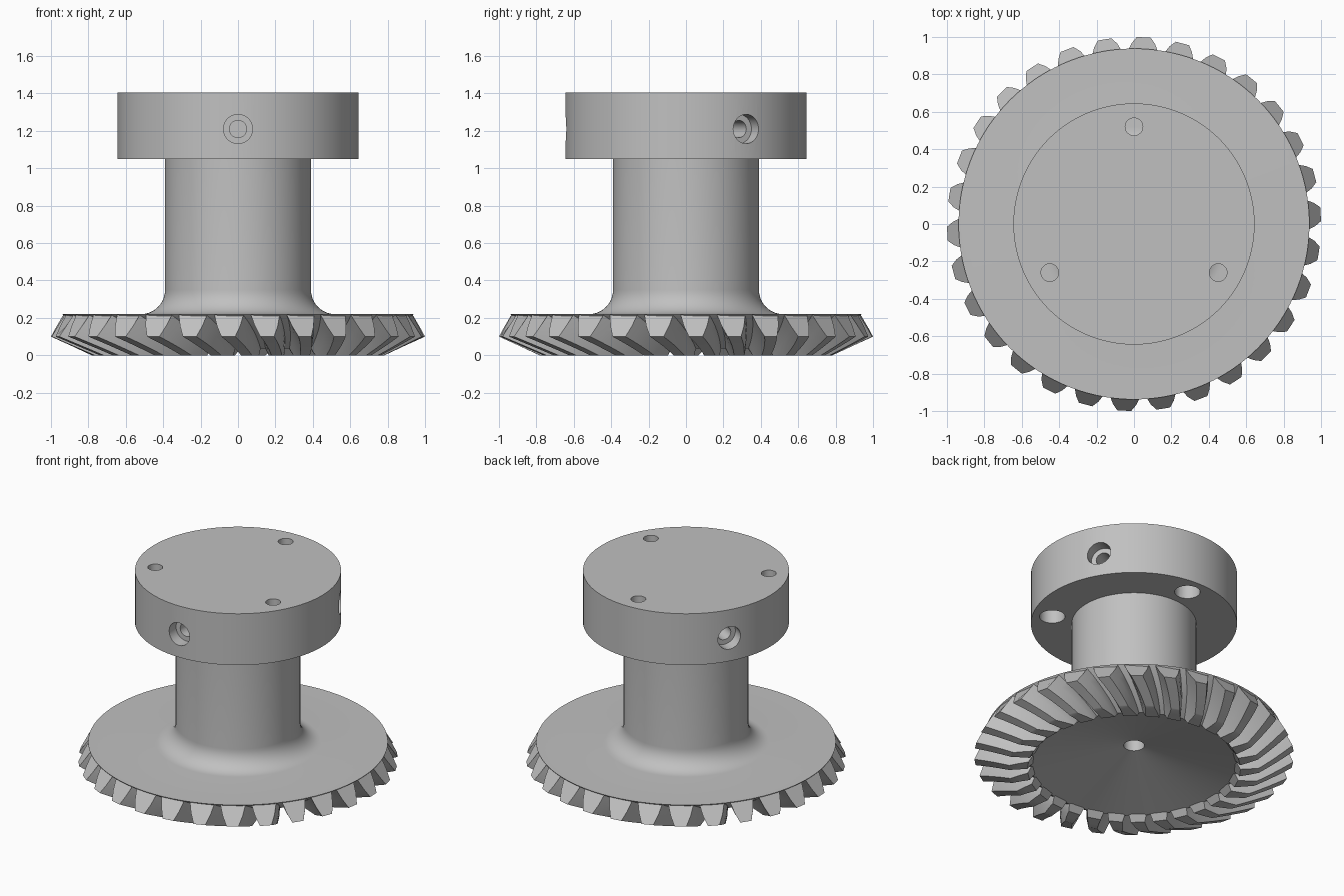
import bpy, bmesh, math
from mathutils import Matrix, Vector

if "Cube" in bpy.data.objects:
    bpy.data.objects.remove(bpy.data.objects["Cube"], do_unlink=True)

TEETH = 30
TWIST = math.radians(9)      # spiral of each tooth along its length
APEX_Z = -0.36               # shared apex of root and tip cones
HUB_R, HUB_LOW, HUB_TOP = 0.645, 1.05, 1.405

steel = bpy.data.materials.new("steel_grey")
steel.use_nodes = True
steel.diffuse_color = (0.53, 0.53, 0.53, 1)
steel.node_tree.nodes["Principled BSDF"].inputs["Base Color"].default_value = steel.diffuse_color


def lathe(bm, profile, steps, matrix=Matrix()):
    """Revolve (radius, height) points around z, then place the result."""
    part = bmesh.new()
    verts = [part.verts.new((r, 0, z)) for r, z in profile]
    edges = [part.edges.new(pair) for pair in zip(verts, verts[1:])]
    bmesh.ops.spin(part, geom=verts + edges, cent=(0, 0, 0), axis=(0, 0, 1),
                   angle=math.tau, steps=steps)
    bmesh.ops.remove_doubles(part, verts=part.verts, dist=1e-5)
    bmesh.ops.recalc_face_normals(part, faces=part.faces)
    part.transform(matrix)
    mesh = bpy.data.meshes.new("temp")
    part.to_mesh(mesh)
    part.free()
    bm.from_mesh(mesh)
    bpy.data.meshes.remove(mesh)


def make_object(name, bm):
    mesh = bpy.data.meshes.new(name)
    bm.to_mesh(mesh)
    bm.free()
    mesh.materials.append(steel)
    obj = bpy.data.objects.new(name, mesh)
    bpy.context.collection.objects.link(obj)
    return obj


def activate(obj):
    bpy.ops.object.select_all(action="DESELECT")
    obj.select_set(True)
    bpy.context.view_layer.objects.active = obj


# Gear body: blind bore, dished underside, root cone, fillet, shaft and hub
fillet = [(0.52 - 0.13 * math.sin(a), 0.35 - 0.13 * math.cos(a))
          for a in (math.pi / 2 * i / 10 for i in range(11))]
profile = [(0, 0.6), (0.065, 0.6), (0.065, 0.17), (0.645, 0.037),
           (0.935, 0.215), (0.938, 0.22), *fillet,
           (0.39, HUB_LOW), (HUB_R, HUB_LOW), (HUB_R, HUB_TOP), (0, HUB_TOP)]
bm = bmesh.new()
lathe(bm, profile, 120)
body = make_object("gear_body", bm)

# Stepped screw holes: three upright and three radial, alternating
bm = bmesh.new()
upright = [(0, -0.1), (0.08, -0.1), (0.08, 0.15), (0.047, 0.15), (0.047, 0.5), (0, 0.5)]
radial = [(0, -0.1), (0.078, -0.1), (0.078, 0.08), (0.046, 0.08), (0.046, 0.3), (0, 0.3)]
for k in range(3):
    turn = Matrix.Rotation(math.tau * k / 3 + math.pi / 2, 4, "Z")
    lathe(bm, upright, 32, turn @ Matrix.Translation((0.52, 0, HUB_LOW)))
    turn = Matrix.Rotation(math.tau * k / 3 - math.pi / 2, 4, "Z")
    inward = Matrix.Rotation(-math.pi / 2, 4, "Y")
    lathe(bm, radial, 32, turn @ Matrix.Translation((HUB_R, 0, 1.21)) @ inward)
cutter = make_object("hole_cutter", bm)
cutter.hide_render = True
cut = body.modifiers.new("holes", "BOOLEAN")
cut.object, cut.operation, cut.solver = cutter, "DIFFERENCE", "EXACT"
activate(body)
bpy.ops.object.modifier_apply(modifier=cut.name)
bpy.data.objects.remove(cutter, do_unlink=True)
bpy.ops.object.shade_smooth_by_angle(angle=math.radians(30))

# Spiral bevel teeth: each is lofted along the cone and trimmed at the base plane
section = [(0.92, 0.579, 0.085), (0.935, 0.575, 0.083), (0.969, 0.517, 0.064), (1.0, 0.46, 0.037)]
outline = [(r, h, -w) for r, h, w in section] + [(r, h, w) for r, h, w in reversed(section)]
bm = bmesh.new()
for k in range(TEETH):
    centre = math.radians(3) + math.tau * k / TEETH
    rings = []
    for i in range(7):
        f = i / 6
        t = 1 - 0.31 * f
        ring = []
        for r, h, w in outline:
            a = centre + TWIST * f + w
            ring.append(bm.verts.new((t * r * math.cos(a), t * r * math.sin(a), APEX_Z + t * h)))
        rings.append(ring)
    for near, far in zip(rings, rings[1:]):
        for j in range(len(outline)):
            n = (j + 1) % len(outline)
            bm.faces.new((near[j], near[n], far[n], far[j]))
    bm.faces.new(rings[0])
    bm.faces.new(rings[-1])
bmesh.ops.recalc_face_normals(bm, faces=bm.faces)
trim = bmesh.ops.bisect_plane(bm, geom=bm.verts[:] + bm.edges[:] + bm.faces[:],
                              plane_co=Vector((0, 0, 0)), plane_no=Vector((0, 0, 1)),
                              clear_inner=True)
rim = [e for e in trim["geom_cut"] if isinstance(e, bmesh.types.BMEdge)]
bmesh.ops.holes_fill(bm, edges=rim, sides=0)
bmesh.ops.recalc_face_normals(bm, faces=bm.faces)
teeth = make_object("gear_teeth", bm)
activate(teeth)
bpy.ops.object.shade_smooth_by_angle(angle=math.radians(25))
